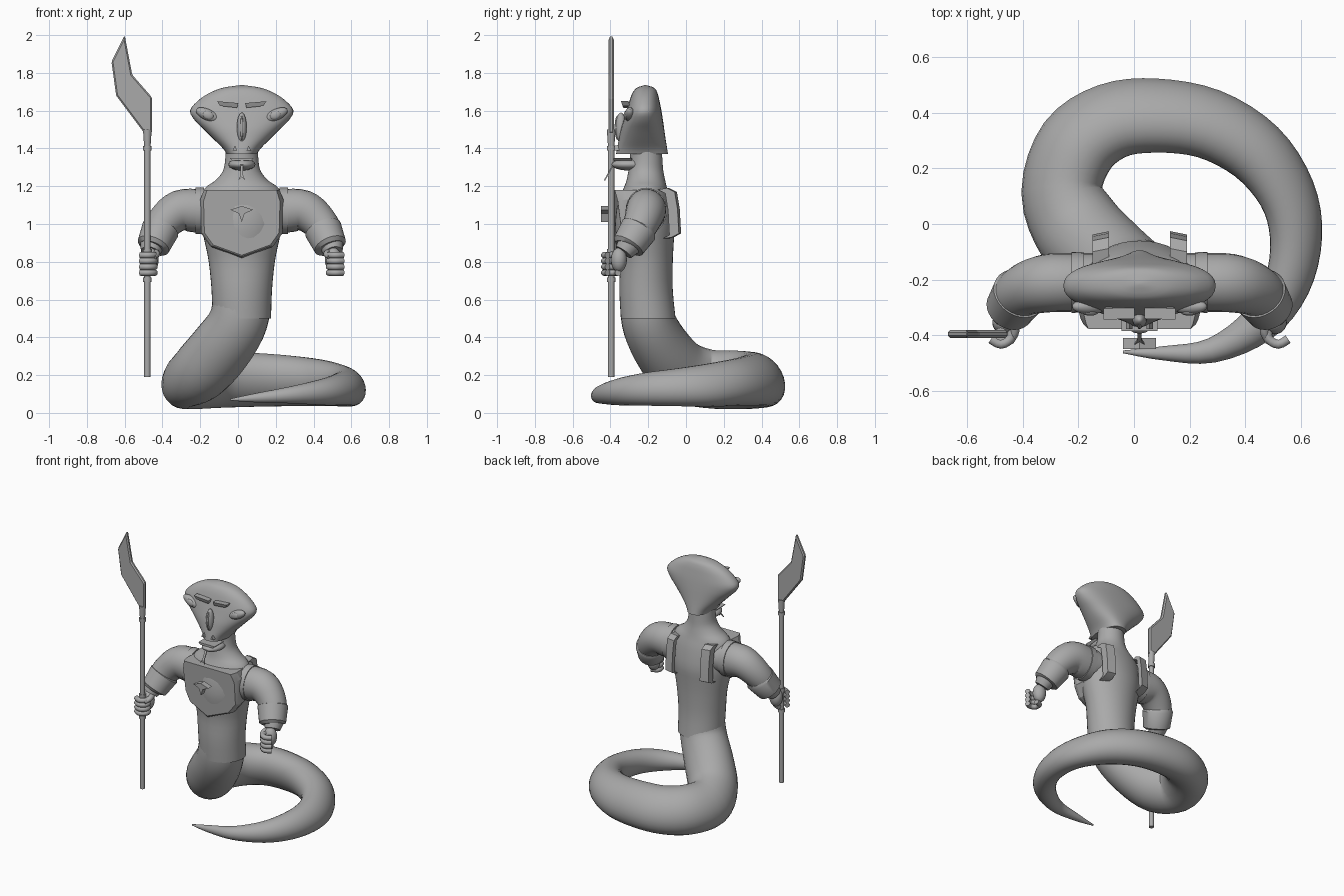
import bpy, bmesh, math
from mathutils import Vector, Matrix

cube = bpy.data.objects.get("Cube")
if cube:
    bpy.data.objects.remove(cube)

CX = 0.02  # symmetry plane of the upper body
grey = bpy.data.materials.new("stone grey")
grey.use_nodes = True
grey.diffuse_color = (0.4, 0.4, 0.4, 1)
grey.node_tree.nodes["Principled BSDF"].inputs["Base Color"].default_value = (0.4, 0.4, 0.4, 1)


def finish(name, bm, smooth=True, angle=40):
    bmesh.ops.recalc_face_normals(bm, faces=bm.faces)
    me = bpy.data.meshes.new(name)
    bm.to_mesh(me)
    bm.free()
    me.materials.append(grey)
    ob = bpy.data.objects.new(name, me)
    bpy.context.collection.objects.link(ob)
    if smooth:
        bpy.ops.object.select_all(action="DESELECT")
        ob.select_set(True)
        bpy.context.view_layer.objects.active = ob
        bpy.ops.object.shade_smooth_by_angle(angle=math.radians(angle))
    return ob


def skin(name, rings, angle=40):
    """Bridge rings of points and cap both ends."""
    bm = bmesh.new()
    loops = [[bm.verts.new(p) for p in r] for r in rings]
    n = len(loops[0])
    for a, b in zip(loops, loops[1:]):
        for i in range(n):
            bm.faces.new((a[i], a[(i + 1) % n], b[(i + 1) % n], b[i]))
    bm.faces.new(loops[0])
    bm.faces.new(loops[-1])
    return finish(name, bm, True, angle)


def spline(rows, steps):
    """Catmull-Rom interpolation of rows of numbers."""
    rows = [Vector(r) for r in rows]
    out = []
    for i in range(len(rows) - 1):
        p0, p1, p2 = rows[max(i - 1, 0)], rows[i], rows[i + 1]
        p3 = rows[min(i + 2, len(rows) - 1)]
        for k in range(steps):
            t = k / steps
            out.append(0.5 * (2 * p1 + (p2 - p0) * t + (2 * p0 - 5 * p1 + 4 * p2 - p3) * t * t
                              + (3 * p1 - p0 - 3 * p2 + p3) * t ** 3))
    return out + [rows[-1]]


def sweep(name, rows, side=(1, 0, 0), sides=28, steps=4, angle=40):
    """Tube along (x, y, z, side radius, other radius) rows."""
    rows = spline(rows, steps)
    pts = [Vector(r[:3]) for r in rows]
    side, rings = Vector(side), []
    for i, p in enumerate(pts):
        t = (pts[min(i + 1, len(pts) - 1)] - pts[max(i - 1, 0)]).normalized()
        side = (side - t * side.dot(t)).normalized()
        up = t.cross(side)
        rings.append([p + side * rows[i][3] * math.cos(a) + up * rows[i][4] * math.sin(a)
                      for a in (math.tau * k / sides for k in range(sides))])
    return skin(name, rings, angle)


def loft(name, rows, power=2.0, sides=40, steps=3):
    """Stacked superellipses from (z, half width, front y, back y) rows."""
    rings = []
    for z, w, f, b in spline(rows, steps):
        ring = []
        for k in range(sides):
            a = math.tau * k / sides
            c, s = math.cos(a), math.sin(a)
            ring.append((CX + w * math.copysign(abs(c) ** (2 / power), c),
                         (f + b) / 2 + (b - f) / 2 * math.copysign(abs(s) ** (2 / power), s), z))
        rings.append(ring)
    return skin(name, rings)


def plate(name, pts, y, depth, lean=0.0, z0=0.0):
    """Flat outline in x, z pushed along y, leaning with height."""
    rings = [[(x, y + d + lean * (z - z0), z) for x, z in pts] for d in (0, depth)]
    bm = bmesh.new()
    front, back = [[bm.verts.new(p) for p in r] for r in rings]
    n = len(pts)
    bm.faces.new(front)
    bm.faces.new(back)
    for i in range(n):
        bm.faces.new((front[i], front[(i + 1) % n], back[(i + 1) % n], back[i]))
    return finish(name, bm, False)


def ball(name, loc, size, tilt=0.0):
    bm = bmesh.new()
    bmesh.ops.create_uvsphere(bm, u_segments=20, v_segments=12, radius=1)
    m = Matrix.Translation(loc) @ Matrix.Rotation(tilt, 4, "Y") @ Matrix.Diagonal((*size, 1))
    bmesh.ops.transform(bm, matrix=m, verts=bm.verts)
    return finish(name, bm)


def rod(name, x, y, z0, z1, r0, r1=None, sides=16):
    r1 = r1 or r0
    return skin(name, [[(x + r * math.cos(math.tau * k / sides), y + r * math.sin(math.tau * k / sides), z)
                        for k in range(sides)] for z, r in ((z0, r0), (z1, r1))])


# Torso with neck, and the coiled tail
loft("torso", [(1.42, .085, -.30, -.13), (1.34, .088, -.295, -.125), (1.28, .1, -.305, -.12),
               (1.23, .14, -.315, -.11), (1.19, .195, -.33, -.10), (1.12, .22, -.36, -.08),
               (1.0, .215, -.375, -.06), (.9, .195, -.365, -.065), (.8, .175, -.35, -.07),
               (.65, .16, -.353, -.07), (.5, .155, -.345, -.055)])
sweep("tail", [(.02, -.21, .72, .14, .12), (.02, -.21, .58, .153, .137), (-.01, -.19, .46, .157, .145),
               (-.1, -.12, .33, .165, .155), (-.2, -.02, .22, .16, .165), (-.26, .12, .18, .135, .165),
               (-.205, .28, .175, .135, .165), (-.08, .37, .175, .125, .16), (.08, .39, .175, .12, .155),
               (.27, .36, .17, .115, .145), (.44, .26, .16, .11, .13), (.55, .11, .145, .095, .12),
               (.583, -.05, .135, .088, .105), (.55, -.22, .125, .08, .09), (.45, -.36, .11, .07, .07),
               (.28, -.455, .095, .045, .045), (.1, -.465, .08, .025, .025), (-.04, -.46, .07, .005, .005)])

# Hooded head
loft("hood", [(1.37, .08, -.37, -.095), (1.4, .1, -.365, -.1), (1.45, .15, -.355, -.108),
              (1.5, .2, -.345, -.115), (1.55, .25, -.33, -.122), (1.6, .274, -.315, -.13),
              (1.65, .235, -.30, -.14), (1.69, .178, -.285, -.15), (1.72, .105, -.262, -.167),
              (1.735, .01, -.22, -.21)], power=2.3)
ball("lower_jaw", (CX, -.3, 1.315), (.072, .095, .032))
plate("lip", [(CX - .065, 1.35), (CX + .065, 1.35), (CX + .05, 1.335), (CX - .05, 1.335)], -.385, .1)
plate("tongue", [(CX - .008, 1.34), (CX + .008, 1.34), (CX + .007, 1.26), (CX + .018, 1.23),
                 (CX, 1.25), (CX - .018, 1.23), (CX - .007, 1.26)], -.375, .008, .55, 1.34)
ball("nose_gem", (CX, -.345, 1.51), (.026, .028, .08))
ball("nose_gem_core", (CX, -.362, 1.51), (.009, .016, .065))

for s, label in ((1, "left"), (-1, "right")):
    def mx(x):
        return CX + s * x

    # Face details
    ball(label + "_eye", (mx(.18), -.297, 1.578), (.068, .028, .03), -s * math.radians(24))
    ball(label + "_pupil", (mx(.178), -.318, 1.576), (.03, .012, .022), -s * math.radians(24))
    plate(label + "_brow", [(mx(.025), 1.615), (mx(.115), 1.625), (mx(.13), 1.65), (mx(.018), 1.64)],
          -.332, .04, -.35, 1.615)
    plate(label + "_fang", [(mx(.025), 1.39), (mx(.048), 1.39), (mx(.036), 1.415)], -.378, .03)

    # Arm, cuff and curled hand
    sweep(label + "_arm", [(mx(.14), -.205, 1.07, .1, .1), (mx(.23), -.21, 1.07, .105, .115),
                           (mx(.33), -.213, 1.07, .105, .108), (mx(.41), -.235, 1.01, .095, .095),
                           (mx(.46), -.275, .93, .08, .08), (mx(.485), -.33, .85, .05, .05)],
          side=(0, 1, 0), sides=24)
    sweep(label + "_shoulder_band", [(mx(.2), -.21, 1.07, .108, .122), (mx(.245), -.21, 1.07, .11, .122)],
          side=(0, 1, 0), steps=1)
    sweep(label + "_cuff", [(mx(.427), -.245, .98, .09, .09), (mx(.431), -.25, .97, .1, .1),
                            (mx(.468), -.305, .885, .088, .088), (mx(.472), -.31, .875, .07, .07)],
          side=(0, 1, 0), steps=1)
    ball(label + "_palm", (mx(.485), -.355, .81), (.045, .042, .065))
    gx, gy = mx(.5), -.396
    for i in range(4):
        z = .835 - i * .031
        arc = [math.radians(150 - 62 * k) for k in range(5)]
        sweep(label + "_finger", [(gx - s * .04 * math.cos(a), gy - .037 * math.sin(a), z, .017, .017)
                                  for a in arc], side=(0, 0, 1), sides=10, steps=3)
    sweep(label + "_thumb", [(mx(.46), -.34, .85, .02, .02), (mx(.45), -.385, .84, .018, .018),
                             (mx(.465), -.425, .825, .012, .012)], side=(0, 0, 1), sides=10)

    # Back strap: a bent strip standing off the spine
    strip = [(1.19, -.10), (1.17, -.06), (1.08, -.045), (.95, -.038), (.93, -.075)]
    skin(label + "_back_strap", [[(mx(.17), y, z), (mx(.11), y + .012, z),
                                  (mx(.11), y - .02, z - .008), (mx(.17), y - .05, z - .008)]
                                 for z, y in strip], angle=25)

# Chest plate: wide rim narrowing to a raised front face
half = [(.2, 1.18), (.22, 1.13), (.215, .95), (.165, .88)]
outline = [(x, z) for x, z in half] + [(0, .82)] + [(-x, z) for x, z in reversed(half)]


def plate_ring(shrink, y, lean):
    return [(CX + x * shrink, y + .2 * (x * shrink) ** 2 / .05 * .35 - lean * (z - .82),
             1.0 + (z - 1.0) * (1 if z > 1.15 else shrink)) for x, z in outline]


skin("chest_plate", [plate_ring(.97, -.30, 0), plate_ring(1, -.355, .08),
                     plate_ring(.96, -.375, .1), plate_ring(.92, -.378, .13)], 15)
plate("chest_emblem", [(CX - .06, 1.075), (CX, 1.095), (CX + .06, 1.075), (CX + .015, 1.055),
                       (CX, 1.01), (CX - .015, 1.055)], -.45, .04)

# Polearm
px, py = -.48, -.396
rod("pole_shaft", px, py, .19, 1.49, .017)
rod("pole_socket", px, py, 1.41, 1.5, .017, .023)
for z in (1.4, .855, .705):
    rod("pole_collar", px, py, z - .012, z + .012, .023)
blade = plate("blade", [(-.6, 2.0), (-.67, 1.86), (-.645, 1.68), (-.495, 1.48),
                        (-.455, 1.48), (-.455, 1.67), (-.56, 1.79)], py - .014, .028)
edge = blade.modifiers.new("edge", "BEVEL")
edge.width, edge.segments = .008, 1
